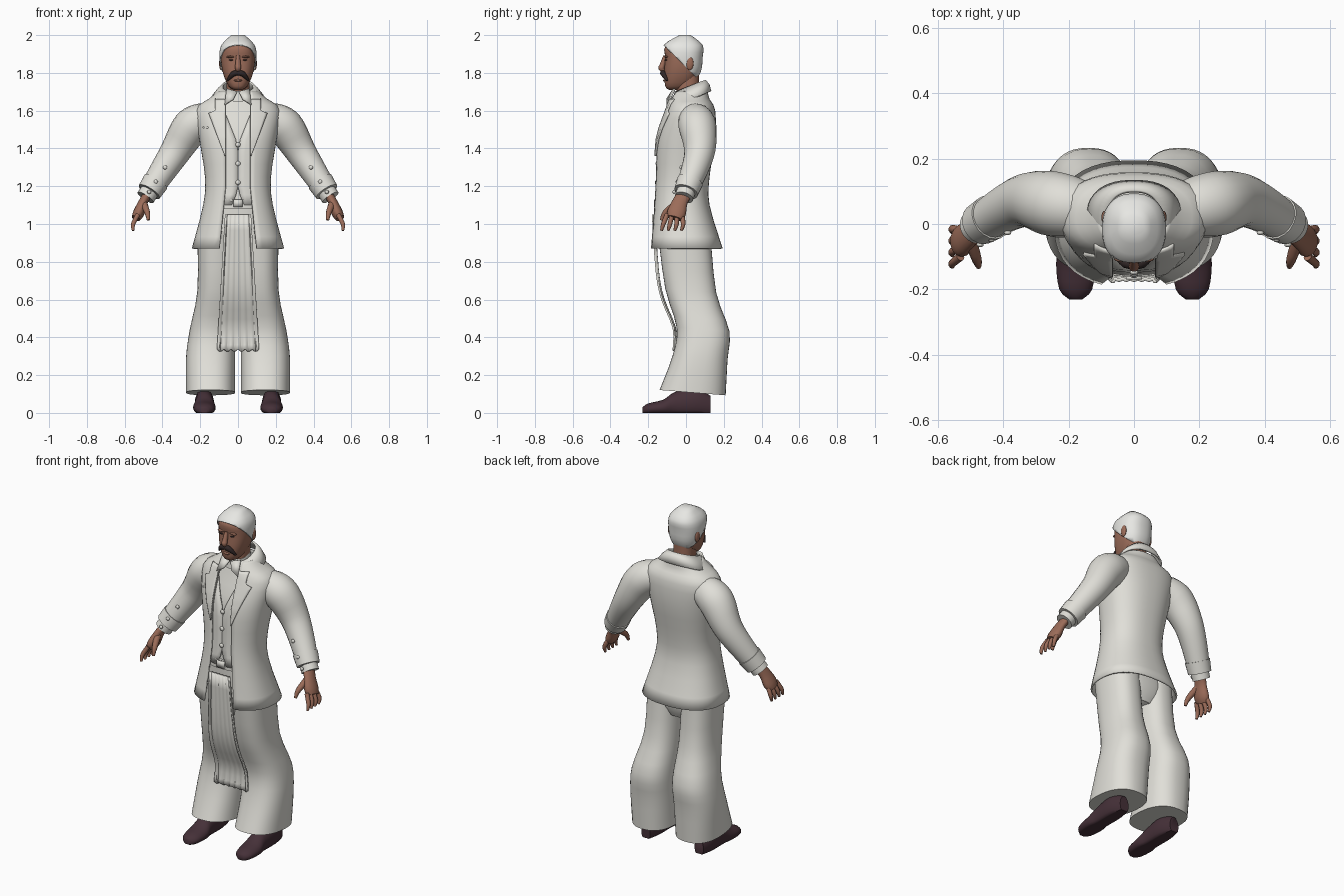
import bpy, bmesh
from math import sin, cos, pi, tau, asin, copysign
from mathutils import Vector, Matrix

if "Cube" in bpy.data.objects:
    bpy.data.objects.remove(bpy.data.objects["Cube"])


def material(name, *rgb):
    mat = bpy.data.materials.new(name)
    mat.use_nodes = True
    mat.diffuse_color = (*rgb, 1)
    mat.node_tree.nodes["Principled BSDF"].inputs["Base Color"].default_value = (*rgb, 1)
    return mat


CLOTH = material("off_white_cloth", .75, .74, .69)
HAIR = material("white_hair", .8, .8, .77)
SKIN = material("brown_skin", .33, .15, .1)
DARK = material("dark_moustache", .03, .02, .02)
LEATHER = material("dark_leather", .06, .03, .04)


def smooth(rows, steps=3):
    """Pass a smooth curve through rows of numbers."""
    result = []
    for i in range(len(rows) - 1):
        before, start, end, after = rows[max(0, i - 1)], rows[i], rows[i + 1], rows[min(len(rows) - 1, i + 2)]
        for step in range(steps):
            t = step / steps
            result.append([b + t / 2 * (c - a + t * (2 * a - 5 * b + 4 * c - d + t * (3 * (b - c) + d - a)))
                           for a, b, c, d in zip(before, start, end, after)])
    return result + [list(rows[-1])]


def finish(name, bm, mat, mirror=False, thickness=None):
    """Turn a bmesh into a shaded object with its modifiers."""
    bmesh.ops.recalc_face_normals(bm, faces=bm.faces)
    mesh = bpy.data.meshes.new(name)
    bm.to_mesh(mesh)
    bm.free()
    mesh.materials.append(mat)
    part = bpy.data.objects.new(name, mesh)
    bpy.context.collection.objects.link(part)
    bpy.ops.object.select_all(action="DESELECT")
    part.select_set(True)
    bpy.context.view_layer.objects.active = part
    bpy.ops.object.shade_smooth_by_angle(angle=pi / 3)
    if thickness:
        solidify = part.modifiers.new("thickness", "SOLIDIFY")
        solidify.thickness = thickness
        solidify.offset = 0
    if mirror:
        part.modifiers.new("mirror", "MIRROR")


def loft(name, rings, mat, closed=True, trim=None, **options):
    """Skin a list of point rings; trim is a cutting plane."""
    bm = bmesh.new()
    rows = [[bm.verts.new(point) for point in points] for points in rings]
    count = len(rows[0])
    for low, high in zip(rows, rows[1:]):
        for i in range(count if closed else count - 1):
            j = (i + 1) % count
            bm.faces.new((low[i], low[j], high[j], high[i]))
    if closed:
        bm.faces.new(rows[0])
        bm.faces.new(rows[-1])
    if trim:
        point, normal = trim
        bmesh.ops.bisect_plane(bm, geom=bm.verts[:] + bm.edges[:] + bm.faces[:],
                               plane_co=point, plane_no=normal, clear_inner=True)
    finish(name, bm, mat, **options)


def ring(z, front, back, half, gap=None, centre=0, tilt=0, segments=40):
    """Rounded horizontal section; gap opens it at the front."""
    power = 2.4
    middle, depth = (front + back) / 2, (back - front) / 2
    start = asin((gap or 0) / half) if not gap else asin((gap / half) ** (power / 2))
    spans = segments if gap is None else segments - 1
    points = []
    for i in range(segments):
        angle = start + (tau - 2 * start) * i / spans
        across, along = (copysign(abs(v) ** (2 / power), v) for v in (sin(angle), cos(angle)))
        y = middle - depth * along
        points.append((centre + half * across, y, z + tilt * y))
    return points


def body(name, rows, mat, tilt=0, **options):
    """Closed form through (height, front, back, half width) rows."""
    loft(name, [ring(*row, tilt=tilt) for row in smooth(rows)], mat, **options)


def garment(name, rows, tilt=0):
    """Open-fronted cloth through (height, front, back, half width, gap) rows."""
    loft(name, [ring(*row, tilt=tilt) for row in rows], CLOTH, closed=False, thickness=.01)


def limb(name, rows, mat, flat=1, mirror=True, sides=20):
    """Tube through (x, y, z, radius) rows, flattened across, never below ground."""
    rows = smooth(rows)
    mids = [Vector(row[:3]) for row in rows]
    rings = []
    for i, (mid, row) in enumerate(zip(mids, rows)):
        ahead = (mids[min(i + 1, len(mids) - 1)] - mids[max(i - 1, 0)]).normalized()
        side = Vector((0, 1, 0))
        side = (side - ahead * ahead.dot(side)).normalized()
        other = ahead.cross(side) * flat
        turns = [tau * k / sides for k in range(sides)]
        rings.append([mid + row[3] * (side * cos(a) + other * sin(a)) for a in turns])
    loft(name, rings, mat, mirror=mirror)


def blob(name, place, size, mat, mirror=False):
    bm = bmesh.new()
    matrix = Matrix.LocRotScale(Vector(place), None, Vector(size))
    bmesh.ops.create_uvsphere(bm, u_segments=16, v_segments=10, radius=1, matrix=matrix)
    finish(name, bm, mat, mirror=mirror)


# Coat: height, front, back, half width
COAT = smooth([(.87, -.19, .19, .24), (1.1, -.17, .12, .18), (1.25, -.16, .12, .17), (1.45, -.15, .15, .2),
               (1.6, -.1, .15, .22), (1.66, -.08, .12, .15), (1.7, -.06, .11, .1)])


def coat_gap(z):
    return .065 + max(0, 1.2 - z) / 10


def coat_y(x, z):
    """Front surface of the coat."""
    for low, high in zip(COAT, COAT[1:]):
        if low[0] <= z <= high[0]:
            t = (z - low[0]) / (high[0] - low[0])
            front, back, half = (a + (b - a) * t for a, b in zip(low[1:], high[1:]))
            return (front + back) / 2 - (back - front) / 2 * (1 - min(1, abs(x) / half) ** 2.4) ** (1 / 2.4)


garment("coat", [(*row, coat_gap(row[0])) for row in COAT])

# Lapels widen upward to a notch and lie on the coat
strips = []
for k in range(21):
    z = 1.36 + k * .015
    inner = coat_gap(z)
    outer = inner + (z - 1.35) * .38 if z < 1.6 else .12
    xs = [inner + (outer - inner) * i / 6 for i in range(7)]
    strips.append([(x, coat_y(x, z) - .01, z) for x in xs])
loft("lapel", strips, CLOTH, closed=False, mirror=True, thickness=.01)
garment("coat_collar", [(1.65, -.08, .13, .14, .07), (1.69, -.08, .12, .11, .06), (1.72, -.06, .1, .08, .05)], tilt=.4)

# Shirt, waistcoat and belt follow the coat from inside
inside = [row for row in COAT if 1.09 < row[0] < 1.68]
loft("shirt", [ring(z, front + .025, back - .03, half * .85) for z, front, back, half in inside], CLOTH)
garment("waistcoat", [(z, front + .013, back - .02, half * .9, max(0, z - 1.42, 1.18 - z) / 2.5)
                      for z, front, back, half in inside if z < 1.64])
body("belt", [(1.08, -.16, .1, .16), (1.13, -.16, .1, .15)], CLOTH)
loft("buckle", [[(x, -.165, z) for x in (-.025, .025)] for z in (1.09, 1.13)], CLOTH, closed=False, thickness=.01)
for z in (1.22, 1.32, 1.42):
    blob("waistcoat_button", (0, coat_y(0, z) + .005, z), (.013, .008, .013), CLOTH)
for x in (-.18, -.16):
    blob("lapel_pin", (x, coat_y(x, 1.51), 1.51), (.007, .008, .007), CLOTH)

# Shirt collar
body("shirt_collar", [(1.67, -.07, .07, .07), (1.72, -.06, .07, .06)], CLOTH, tilt=.3)
loft("collar_wing", [[(.005, -.075, 1.7), (.06, -.06, 1.715)], [(.025, -.1, 1.66), (.07, -.1, 1.63)]],
     CLOTH, closed=False, mirror=True, thickness=.01)

# Sleeves, cuffs and sleeve buttons
ARM = smooth([(.13, .04, 1.56, .08), (.24, .06, 1.52, .1), (.34, .07, 1.37, .08), (.47, 0, 1.17, .06)])
limb("sleeve", ARM, CLOTH)
limb("cuff", [(x, y, z, radius + .005) for x, y, z, radius in ARM[-2:]], CLOTH)
limb("shirt_cuff", [(.47, 0, 1.17, .05), (.49, -.01, 1.14, .05)], CLOTH)
for x, y, z, radius in ARM[-3:]:
    blob("sleeve_button", (x, y - radius * 1.05, z), (.011, .008, .011), CLOTH, mirror=True)

# Hands
limb("palm", [(.47, 0, 1.17, .04), (.5, -.03, 1.12, .04), (.525, -.05, 1.06, .05), (.54, -.06, 1.03, .04)], SKIN, flat=.6)
for i in range(4):
    limb("finger", [(.53, i * .026 - .1, 1.05, .013), (.555, i * .035 - .12, 1, .012),
                    (.555, i * .035 - .13, .965, .007)], SKIN, sides=10)
limb("thumb", [(.5, -.05, 1.11, .02), (.48, -.11, 1.06, .015), (.475, -.13, 1.02, .008)], SKIN, sides=10)

# Trousers, with the inner seams close to the middle
body("trouser_seat", [(.77, -.1, .1, .1), (.87, -.14, .13, .19), (1.1, -.15, .1, .16)], CLOTH)
LEG = smooth([(.11, -.14, .21, .13), (.3, -.07, .22, .13), (.45, -.05, .23, .12), (.65, -.11, .16, .1), (.95, -.15, .13, .1)])
loft("trouser_leg", [ring(*row, centre=row[3] + .015, tilt=-.08) for row in LEG], CLOTH, mirror=True)

# Hanging sash with raised borders, pleats and a scalloped fringe
rings = []
for z, y in smooth([(.33, -.06), (.45, -.06), (.6, -.12), (.75, -.15), (1.05, -.17)]):
    half = .132 - .06 * z
    pleat = .006 if z < .4 else .002
    points = []
    for i in range(41):
        u = i / 20 - 1
        wave = pleat * cos(u * 6 * pi)
        points.append((u * half, y - (.006 if abs(u) > .87 else wave), z + (wave if not rings else 0)))
    rings.append(points)
loft("sash", rings, CLOTH, closed=False, thickness=.01)

# Shoes: y, half width, height, with flattened soles
rings = []
for y, half, height in smooth([(.13, .03, .09), (.05, .05, .13), (-.06, .05, .11), (-.12, .06, .07),
                               (-.2, .05, .05), (-.23, .02, .03)]):
    angles = [tau * k / 24 for k in range(24)]
    rings.append([(.178 + half * cos(a), y, max(0, height * (.4 + .6 * sin(a)))) for a in angles])
loft("shoe", rings, LEATHER, mirror=True)

# Neck and head: height, front, back, half width
body("neck", [(1.64, -.05, .07, .06), (1.8, -.05, .07, .06)], SKIN)
HEAD = [(1.71, -.09, -.03, .02), (1.73, -.11, .02, .05), (1.8, -.115, .07, .08), (1.88, -.11, .08, .09),
        (1.94, -.11, .08, .08), (1.99, -.03, .02, .03)]
body("head", HEAD, SKIN)

# Hair trimmed along a sloping hairline
body("hair", [(z + .006, front - .005, back + .005, half + .005) for z, front, back, half in HEAD], HAIR,
     trim=((0, 0, 1.83), (0, 1, 1)), thickness=.007)

# Facial features
blob("ear", (.09, .02, 1.85), (.01, .02, .035), SKIN, mirror=True)
blob("brow", (.04, -.104, 1.885), (.022, .012, .006), SKIN, mirror=True)
blob("eye", (.036, -.104, 1.868), (.013, .009, .004), DARK, mirror=True)
blob("lower_lip", (0, -.11, 1.76), (.022, .012, .007), SKIN)
limb("nose", [(0, -.11, 1.89, .01), (0, -.125, 1.84, .015), (0, -.13, 1.825, .016), (0, -.12, 1.81, .01)], SKIN, mirror=False)
limb("moustache", [(0, -.122, 1.8, .013), (.025, -.12, 1.795, .015), (.056, -.1, 1.76, .005)], DARK)
